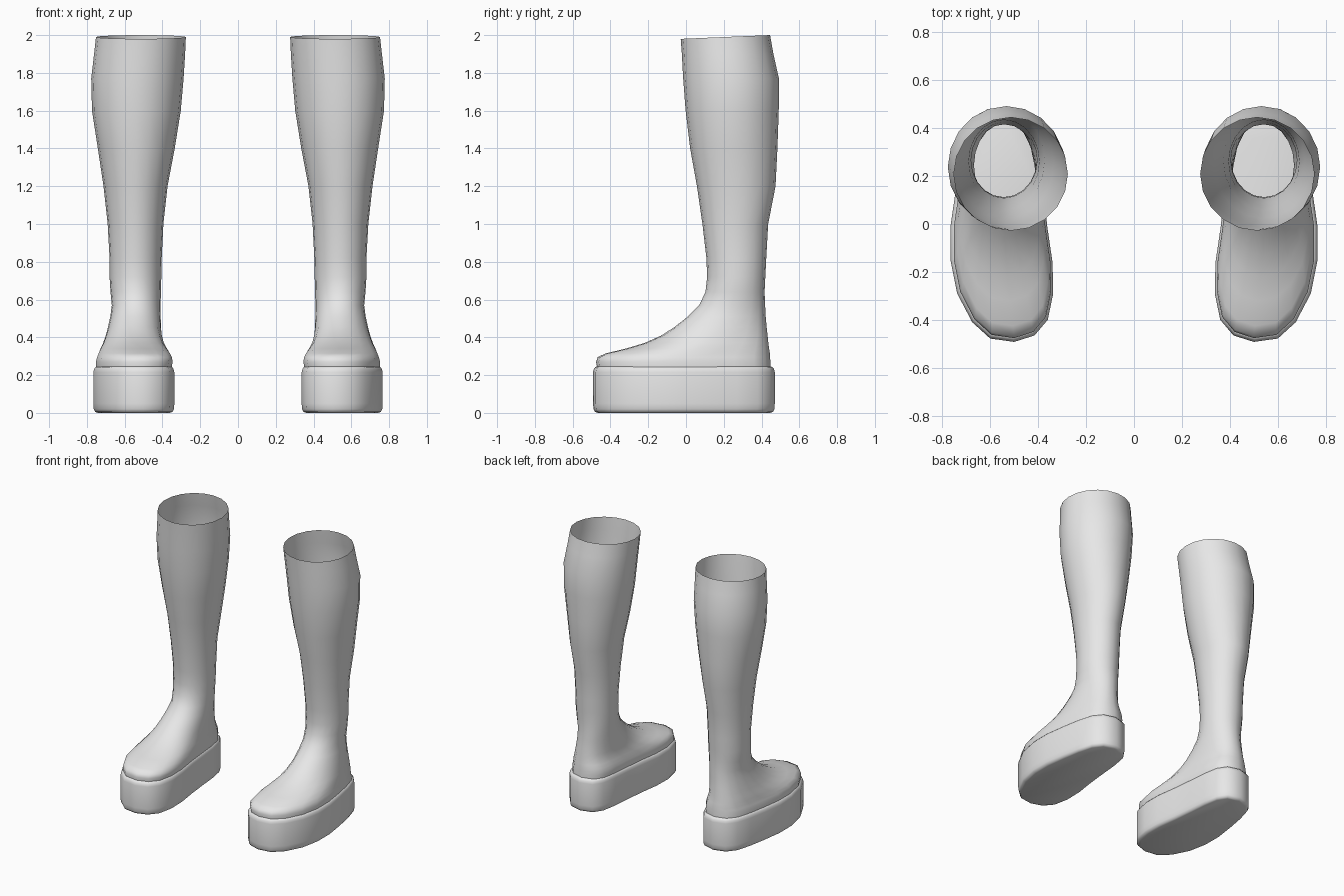
import bpy, bmesh, math

if "Cube" in bpy.data.objects:
    bpy.data.objects.remove(bpy.data.objects["Cube"])

SIDES = 20
grey = bpy.data.materials.new("plain grey")
grey.diffuse_color = (0.8, 0.8, 0.8, 1)
grey.use_nodes = True
grey.node_tree.nodes["Principled BSDF"].inputs["Base Color"].default_value = grey.diffuse_color

# Plan outline of the platform sole, counter-clockwise from the outer side
OUTLINE = [(.766, -.01), (.744, .14), (.72, .27), (.688, .38), (.635, .445),
           (.545, .47), (.455, .445), (.41, .38), (.39, .27), (.378, .14),
           (.362, -.01), (.34, -.16), (.337, -.29), (.36, -.40), (.415, -.465),
           (.50, -.492), (.60, -.478), (.675, -.41), (.738, -.29), (.766, -.15)]
CX, CY, RX, RY = .5515, -.011, .2145, .481

# Upper sections: z, x min, x max, y front, y back, foot-shape amount
UPPER = [(.235, .352, .750, -.470, .448, 1), (.27, .346, .752, -.476, .447, 1),
         (.295, .350, .746, -.468, .445, 1), (.315, .358, .738, -.425, .444, .95),
         (.34, .372, .728, -.32, .440, .8), (.37, .388, .714, -.22, .436, .6),
         (.41, .398, .700, -.13, .432, .4), (.455, .404, .688, -.06, .427, .2),
         (.51, .408, .676, .01, .422, .1), (.57, .410, .668, .07, .419, 0),
         (.64, .408, .675, .103, .416, 0), (.72, .406, .680, .112, .420, 0),
         (.82, .404, .680, .108, .425, 0), (1.0, .395, .690, .087, .435, 0),
         (1.2, .373, .712, .058, .474, 0), (1.4, .335, .742, .022, .484, 0),
         (1.6, .303, .773, -.002, .491, 0), (1.77, .288, .777, -.015, .492, 0),
         (1.9, .280, .762, -.022, .463, 0), (1.99, .276, .752, -.028, .445, 0)]


def section(z, x0, x1, y0, y1, foot, rim=0.0):
    """Blend of an ellipse and the foot outline, fitted to a box."""
    pts = []
    for k, (ox, oy) in enumerate(OUTLINE):
        a = 2 * math.pi * k / SIDES
        u = foot * (ox - CX) / RX + (1 - foot) * math.cos(a)
        v = foot * (oy - CY) / RY + (1 - foot) * math.sin(a)
        pts.append(((x0 + x1) / 2 + u * (x1 - x0) / 2,
                    (y0 + y1) / 2 + v * (y1 - y0) / 2,
                    z + rim * math.sin(a)))
    return pts


def loft(name, rings, side, capped):
    bm = bmesh.new()
    loops = [[bm.verts.new((side * x, y, z)) for x, y, z in r] for r in rings]
    for lo, hi in zip(loops, loops[1:]):
        for k in range(SIDES):
            n = (k + 1) % SIDES
            bm.faces.new((lo[k], lo[n], hi[n], hi[k]))
    if capped:
        bm.faces.new(loops[0][::-1])
        bm.faces.new(loops[-1])
    if side < 0:
        bmesh.ops.reverse_faces(bm, faces=bm.faces[:])
    mesh = bpy.data.meshes.new(name)
    bm.to_mesh(mesh)
    bm.free()
    mesh.materials.append(grey)
    obj = bpy.data.objects.new(name, mesh)
    bpy.context.collection.objects.link(obj)
    bpy.ops.object.select_all(action='DESELECT')
    obj.select_set(True)
    bpy.context.view_layer.objects.active = obj
    bpy.ops.object.shade_smooth_by_angle(angle=math.radians(50))


# Sole with rounded top and bottom edges: z, inset
SOLE = [(0, .024), (.006, .009), (.02, .002), (.05, 0), (.215, 0),
        (.232, .004), (.243, .012), (.247, .026)]

for side, label in ((1, "right"), (-1, "left")):
    sole = [section(z, CX - RX + i, CX + RX - i, CY - RY + i, CY + RY - i, 1)
            for z, i in SOLE]
    loft(label + "_platform_sole", sole, side, True)
    # Open-topped shaft and foot
    upper = [section(*row, rim=.01 if row[0] > 1.95 else 0) for row in UPPER]
    loft(label + "_boot_upper", upper, side, False)
